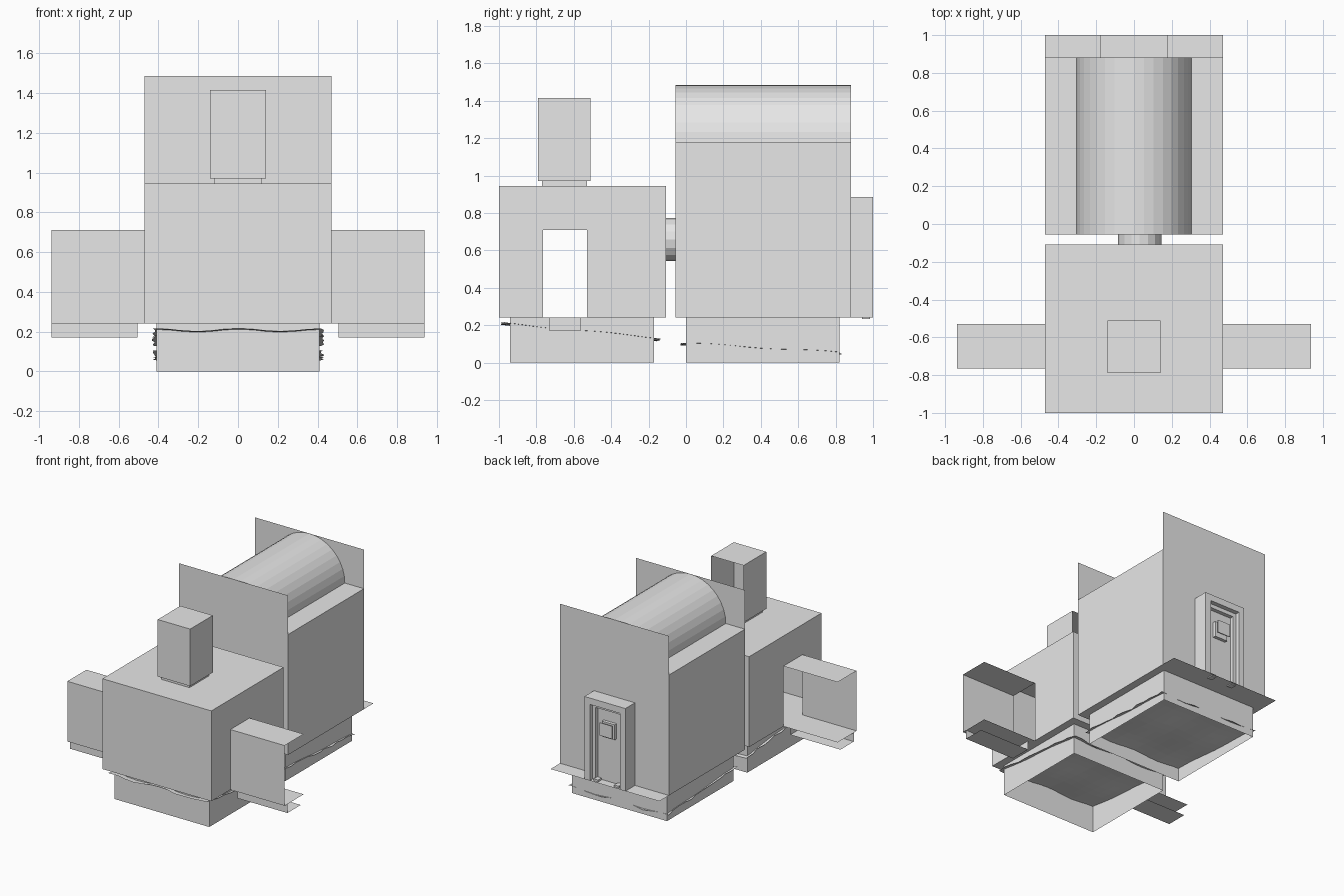
import bpy, bmesh, math, random

if "Cube" in bpy.data.objects:
    bpy.data.objects.remove(bpy.data.objects["Cube"])
random.seed(4)

grey = bpy.data.materials.new("plain grey")
grey.diffuse_color = (0.8, 0.8, 0.8, 1)
grey.use_nodes = True
grey.node_tree.nodes["Principled BSDF"].inputs["Base Color"].default_value = grey.diffuse_color


def finish(name, bm):
    me = bpy.data.meshes.new(name)
    bm.to_mesh(me)
    bm.free()
    me.materials.append(grey)
    ob = bpy.data.objects.new(name, me)
    bpy.context.collection.objects.link(ob)
    return ob


SIDES = {"left": (0, 4, 7, 3), "right": (1, 2, 6, 5), "front": (0, 1, 5, 4),
         "back": (2, 3, 7, 6), "bottom": (0, 3, 2, 1), "top": (4, 5, 6, 7)}


def box(name, x, y, z, skip=()):
    """Box from ranges; sides named in skip are left open."""
    bm = bmesh.new()
    v = [bm.verts.new((x[i], y[j], z[k])) for k in (0, 1)
         for i, j in ((0, 0), (1, 0), (1, 1), (0, 1))]
    for side, idx in SIDES.items():
        if side not in skip:
            bm.faces.new([v[i] for i in idx])
    for s in [s for s in bm.verts if not s.link_faces]:
        bm.verts.remove(s)
    return finish(name, bm)


def quads(name, polys):
    """Thin sheets from corner lists."""
    bm = bmesh.new()
    for p in polys:
        bm.faces.new([bm.verts.new(c) for c in p])
    return finish(name, bm)


def sweep(name, n, a0, a1, r, cx, cz, y0, y1):
    """Arc in the xz plane swept along y."""
    bm = bmesh.new()
    rows = []
    for i in range(n + 1):
        a = a0 + (a1 - a0) * i / n
        px, pz = cx + r * math.cos(a), cz + r * math.sin(a)
        rows.append((bm.verts.new((px, y0, pz)), bm.verts.new((px, y1, pz))))
    for p, q in zip(rows, rows[1:]):
        bm.faces.new((p[0], p[1], q[1], q[0]))
    return finish(name, bm)


W = 0.47
F0, F1 = -1.0, -0.108      # front block depth
A0, A1 = -0.765, -0.53     # side wing depth
R0, R1 = -0.055, 0.882     # rear hall depth
Z0 = 0.24

# front block: closed box whose side walls are open where the wings join
box("front_block", (-W, W), (F0, F1), (Z0, 0.945), ("left", "right"))
for s, tag in ((1, "right"), (-1, "left")):
    x = s * W

    def wall(y0, y1, z0, z1):
        p = [(x, y0, z0), (x, y1, z0), (x, y1, z1), (x, y0, z1)]
        return p if s > 0 else p[::-1]
    quads(tag + "_block_wall", [wall(F0, A0, Z0, 0.945), wall(A1, F1, Z0, 0.945),
                                wall(A0, A1, 0.71, 0.945)])
    # wing: front, roof and floor only
    wx = sorted((s * W, s * 0.938))
    box(tag + "_wing", wx, (A0, A1), (Z0, 0.71), ("left", "right", "back"))
    fx = sorted((s * 0.505, s * 0.938))
    outer = "right" if s > 0 else "left"
    box(tag + "_wing_foot", fx, (-0.73, -0.565), (0.17, Z0), (outer, "back", "top"))

# chimney, open at the back
box("chimney_neck", (-0.12, 0.12), (-0.77, -0.53), (0.945, 0.97), ("top", "bottom"))
box("chimney", (-0.14, 0.14), (-0.79, -0.51), (0.97, 1.415), ("back",))

# connecting pipe
sweep("connecting_pipe", 16, 0, 2 * math.pi, 0.115, 0.03, 0.657, F1, R0)

# rear hall with tall end walls and a barrel roof
box("rear_hall", (-W, W), (R0, R1), (Z0, 1.18), ("front", "back"))
box("hall_end_walls", (-W, W), (R0, R1), (Z0, 1.485),
    ("left", "right", "top", "bottom"))
sweep("barrel_roof", 18, 0, math.pi, 0.305, 0, 1.18, R0, R1)

# porch sheet behind the hall
quads("porch_floor", [[(-W, R1, Z0), (W, R1, Z0), (W, 1.0, Z0), (-W, 1.0, Z0)]])

# doorway: jambs, lintel, door, panel trim and hatch
for s, tag in ((1, "right"), (-1, "left")):
    box(tag + "_door_jamb", sorted((s * 0.13, s * 0.177)), (R1, 1.0), (Z0, 0.885), ("front",))
    box(tag + "_door_trim", sorted((s * 0.105, s * 0.13)), (R1, 0.965), (Z0, 0.835), ("front",))
    box(tag + "_door_stop", sorted((s * 0.07, s * 0.11)), (0.94, 0.985), (0.232, 0.255))
box("door_lintel", (-0.13, 0.13), (R1, 1.0), (0.835, 0.885), ("front",))
box("door_trim_top", (-0.105, 0.105), (R1, 0.965), (0.805, 0.835), ("front",))
box("door", (-0.105, 0.105), (R1, 0.935), (Z0, 0.805), ("front",))
box("door_hatch", (-0.055, 0.055), (0.935, 0.96), (0.59, 0.71), ("front",))
box("door_hatch_plate", (-0.055, 0.055), (0.985, 0.99), (0.61, 0.71))
box("door_hatch_stem", (-0.02, 0.02), (0.96, 0.985), (0.64, 0.68))

# bases, open underneath
box("front_base", (-0.41, 0.41), (-0.94, -0.17), (0, Z0), ("top", "bottom"))
box("rear_base", (-0.41, 0.41), (0.0, 0.82), (0, Z0), ("top", "bottom"))


# rippled sloping sheets that cut through the bases
def ripple(name, y0, y1, z0, z1):
    bm = bmesh.new()
    nx = ny = 12
    g = []
    for j in range(ny + 1):
        row = []
        for i in range(nx + 1):
            u, v = i / nx, j / ny
            x = -0.425 + 0.85 * u
            y = y0 + (y1 - y0) * v
            z = z0 + (z1 - z0) * v + 0.007 * math.sin(15 * x + 1.5) \
                + 0.004 * math.sin(11 * y)
            if i in (0, nx):
                x += random.uniform(-0.01, 0.01)
            if j in (0, ny):
                y += random.uniform(-0.012, 0.012)
            row.append(bm.verts.new((x, y, z)))
        g.append(row)
    for j in range(ny):
        for i in range(nx):
            bm.faces.new((g[j][i], g[j][i + 1], g[j + 1][i + 1], g[j + 1][i]))
    return finish(name, bm)


ripple("front_ripple_sheet", -0.98, -0.145, 0.205, 0.125)
ripple("rear_ripple_sheet", -0.025, 0.828, 0.1, 0.048)
